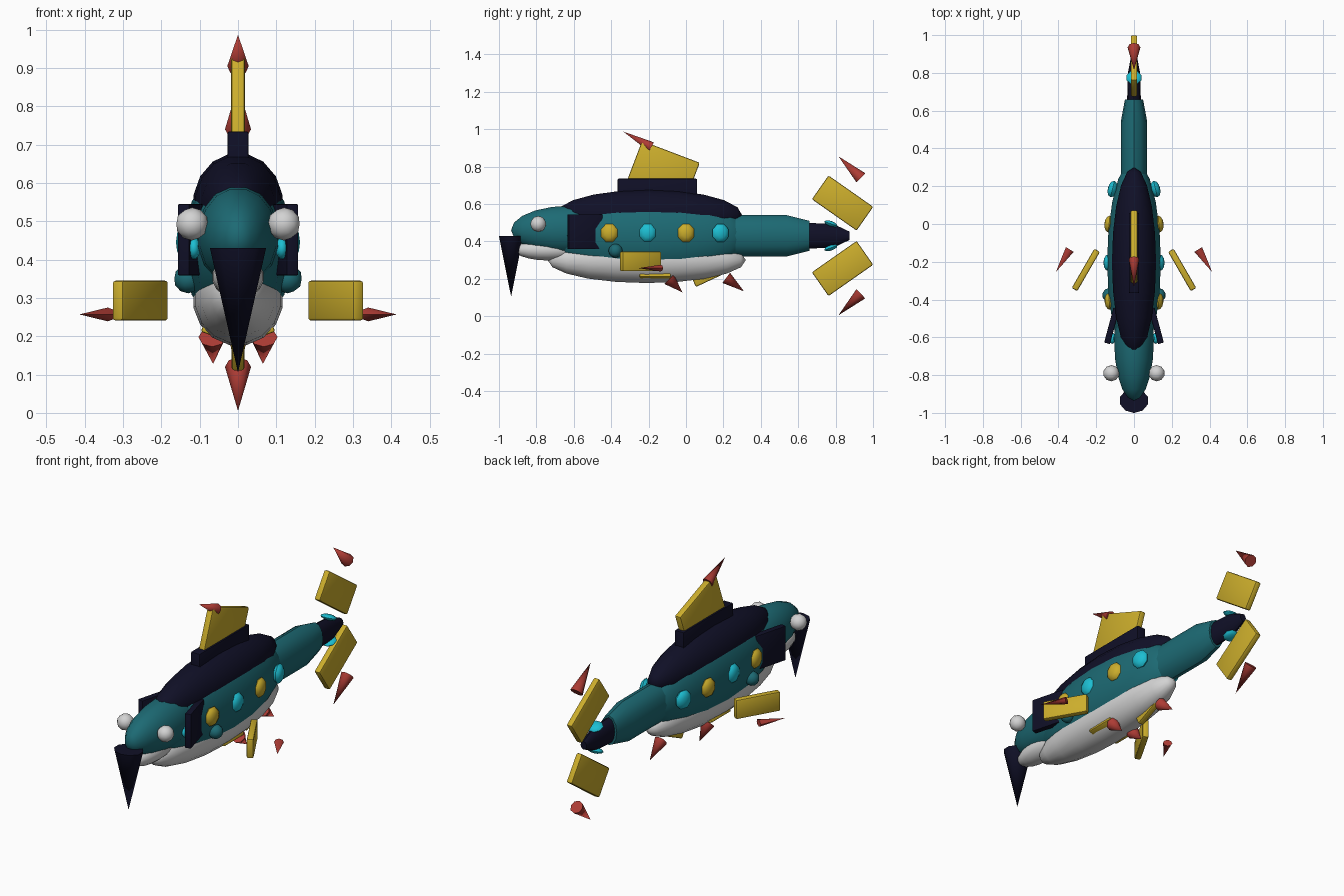
import bpy, bmesh, math
from mathutils import Matrix, Vector, Euler

if "Cube" in bpy.data.objects:
    bpy.data.objects.remove(bpy.data.objects["Cube"])


def material(name, rgb):
    m = bpy.data.materials.new(name)
    m.diffuse_color = (*rgb, 1)
    m.use_nodes = True
    m.node_tree.nodes["Principled BSDF"].inputs["Base Color"].default_value = m.diffuse_color
    return m


TEAL = material("teal", (0.012, 0.145, 0.175))
NAVY = material("navy", (0.005, 0.005, 0.02))
WHITE = material("white", (0.65, 0.65, 0.65))
YELLOW = material("yellow", (0.60, 0.42, 0.025))
CYAN = material("cyan", (0.012, 0.52, 0.65))
RED = material("red", (0.42, 0.045, 0.035))


def finish(name, bm, mat, angle=40):
    bmesh.ops.recalc_face_normals(bm, faces=bm.faces)
    mesh = bpy.data.meshes.new(name)
    bm.to_mesh(mesh)
    bm.free()
    mesh.materials.append(mat)
    ob = bpy.data.objects.new(name, mesh)
    bpy.context.collection.objects.link(ob)
    bpy.ops.object.select_all(action='DESELECT')
    ob.select_set(True)
    bpy.context.view_layer.objects.active = ob
    bpy.ops.object.shade_smooth_by_angle(angle=math.radians(angle))
    return ob


def place(loc, rot=(0, 0, 0)):
    return Matrix.Translation(loc) @ Euler([math.radians(a) for a in rot]).to_matrix().to_4x4()


def ellipsoid(name, mat, loc, radii, rot=(0, 0, 0), seg=16, rings=10, axis='Y'):
    # poles lie along the chosen axis
    bm = bmesh.new()
    bmesh.ops.create_uvsphere(bm, u_segments=seg, v_segments=rings, radius=1)
    turn = Matrix.Rotation(math.pi / seg, 4, 'Z')
    if axis == 'Y':
        turn = Matrix.Rotation(math.pi / 2, 4, 'X') @ turn
    elif axis == 'X':
        turn = Matrix.Rotation(math.pi / 2, 4, 'Y') @ turn
    bm.transform(place(loc, rot) @ Matrix.Diagonal((*radii, 1)) @ turn)
    return finish(name, bm, mat, 50)


def ball(name, mat, loc, r):
    bm = bmesh.new()
    bmesh.ops.create_icosphere(bm, subdivisions=2, radius=r)
    bm.transform(Matrix.Translation(loc))
    return finish(name, bm, mat)


def plate(name, mat, loc, size, rot=(0, 0, 0), bevel=0.008):
    bm = bmesh.new()
    bmesh.ops.create_cube(bm, size=1)
    bm.transform(Matrix.Diagonal((*size, 1)))
    bmesh.ops.bevel(bm, geom=bm.edges[:], offset=bevel, segments=2,
                    profile=0.5, affect='EDGES')
    bm.transform(place(loc, rot))
    return finish(name, bm, mat)


def spike(name, mat, base, tip, r, seg=8, squash=(1, 1)):
    base, tip = Vector(base), Vector(tip)
    d = tip - base
    bm = bmesh.new()
    bmesh.ops.create_cone(bm, cap_ends=True, segments=seg, radius1=r, radius2=0,
                          depth=d.length)
    bm.transform(Matrix.Translation((base + tip) / 2)
                 @ d.to_track_quat('Z', 'Y').to_matrix().to_4x4()
                 @ Matrix.Diagonal((*squash, 1, 1)))
    return finish(name, bm, mat, 50)


def loft(name, mat, sections, seg=12):
    # elliptical rings along y: (y, z, half width, half height)
    bm = bmesh.new()
    loops = []
    for y, z, rx, rz in sections:
        loops.append([bm.verts.new((rx * math.cos(2 * math.pi * i / seg), y,
                                    z + rz * math.sin(2 * math.pi * i / seg)))
                      for i in range(seg)])
    for a, b in zip(loops, loops[1:]):
        for i in range(seg):
            j = (i + 1) % seg
            bm.faces.new((a[i], a[j], b[j], b[i]))
    bm.faces.new(loops[0])
    bm.faces.new(loops[-1])
    return finish(name, bm, mat)


# Body: flanks, dark back, pale belly
ellipsoid("body", TEAL, (0, -0.20, 0.43), (0.145, 0.54, 0.22))
ellipsoid("back", NAVY, (0, -0.20, 0.54), (0.119, 0.50, 0.139))
ellipsoid("belly", WHITE, (0, -0.21, 0.30), (0.119, 0.53, 0.125))

# Head, jaw and beak
ellipsoid("head", TEAL, (0, -0.62, 0.46), (0.107, 0.315, 0.133))
ellipsoid("jaw", WHITE, (0, -0.74, 0.355), (0.068, 0.175, 0.058))
spike("beak", NAVY, (0, -0.935, 0.43), (0, -0.935, 0.105), 0.077, 10, (1, 0.85))

# Tail stem and tail end
loft("tail_stem", TEAL, [(0.20, 0.43, 0.07, 0.11), (0.54, 0.43, 0.07, 0.11),
                         (0.66, 0.43, 0.048, 0.08)])
loft("tail_end", NAVY, [(0.60, 0.43, 0.037, 0.072), (0.79, 0.43, 0.034, 0.062),
                        (0.875, 0.43, 0.018, 0.022)])

# Dorsal fin on its ridge
plate("dorsal_ridge", NAVY, (0, -0.153, 0.67), (0.054, 0.425, 0.13), bevel=0.005)
plate("dorsal_fin", YELLOW, (0, -0.125, 0.762), (0.036, 0.33, 0.25), (-20.8, 0, 0))
spike("dorsal_spike", RED, (0, -0.185, 0.905), (0, -0.335, 0.987), 0.028)

# Anal fin
plate("anal_fin", YELLOW, (0, 0.125, 0.245), (0.036, 0.205, 0.10), (25, 0, 0))
spike("anal_spike", RED, (0, 0.215, 0.205), (0, 0.31, 0.133), 0.034)

# Tail fins, mirrored above and below the stem
for s, side in ((1, "upper"), (-1, "lower")):
    def h(d):
        return 0.43 + s * d
    plate(side + "_tail_fin", YELLOW, (0, 0.837, h(0.175)), (0.034, 0.292, 0.155),
          (-35 * s, 0, 0))
    spike(side + "_tail_spike", RED, (0, 0.935, h(0.31)), (0, 0.815, h(0.425)), 0.034)
    ellipsoid(side + "_tail_light", CYAN, (0, 0.775, h(0.064)), (0.042, 0.04, 0.015),
              (-20 * s, 0, 0), 8, 6, 'Z')

# Paired parts
for s, side in ((1, "right"), (-1, "left")):
    ball(side + "_eye", WHITE, (0.12 * s, -0.79, 0.493), 0.043)
    plate(side + "_gill_cover", NAVY, (0.118 * s, -0.54, 0.452), (0.032, 0.19, 0.186),
          (0, 0, 15 * s), 0.004)
    ellipsoid(side + "_gill_light", CYAN, (0.115 * s, -0.605, 0.43), (0.018, 0.03, 0.03),
              (0, 0, 0), 8, 6)

    # Row of lights along the flank
    for i, (x, y, yaw, mat) in enumerate(((0.131, -0.41, 5, YELLOW), (0.137, -0.205, 0, CYAN),
                                          (0.132, 0.0, -6, YELLOW), (0.114, 0.185, -14, CYAN))):
        # yaw follows the narrowing of the body
        ellipsoid(f"{side}_flank_light_{i + 1}", mat, (x * s, y, 0.445),
                  (0.025, 0.048, 0.052), (0, 0, -yaw * s), 8, 6, 'X')

    # Pectoral fin, its joint and spike
    ball(side + "_fin_joint", TEAL, (0.13 * s, -0.377, 0.35), 0.038)
    plate(side + "_pectoral_fin", YELLOW, (0.255 * s, -0.243, 0.293), (0.034, 0.24, 0.105),
          (0, 0, 30 * s))
    spike(side + "_pectoral_spike", RED, (0.34 * s, -0.135, 0.257),
          (0.414 * s, -0.255, 0.257), 0.024, 8, (1, 0.75))

    # Pelvic fin and spike
    plate(side + "_pelvic_fin", YELLOW, (0.07 * s, -0.165, 0.213), (0.05, 0.165, 0.02),
          (0, -20 * s, 0), 0.005)
    spike(side + "_pelvic_spike", RED, (0.067 * s, -0.09, 0.198),
          (0.065 * s, -0.02, 0.128), 0.036)
